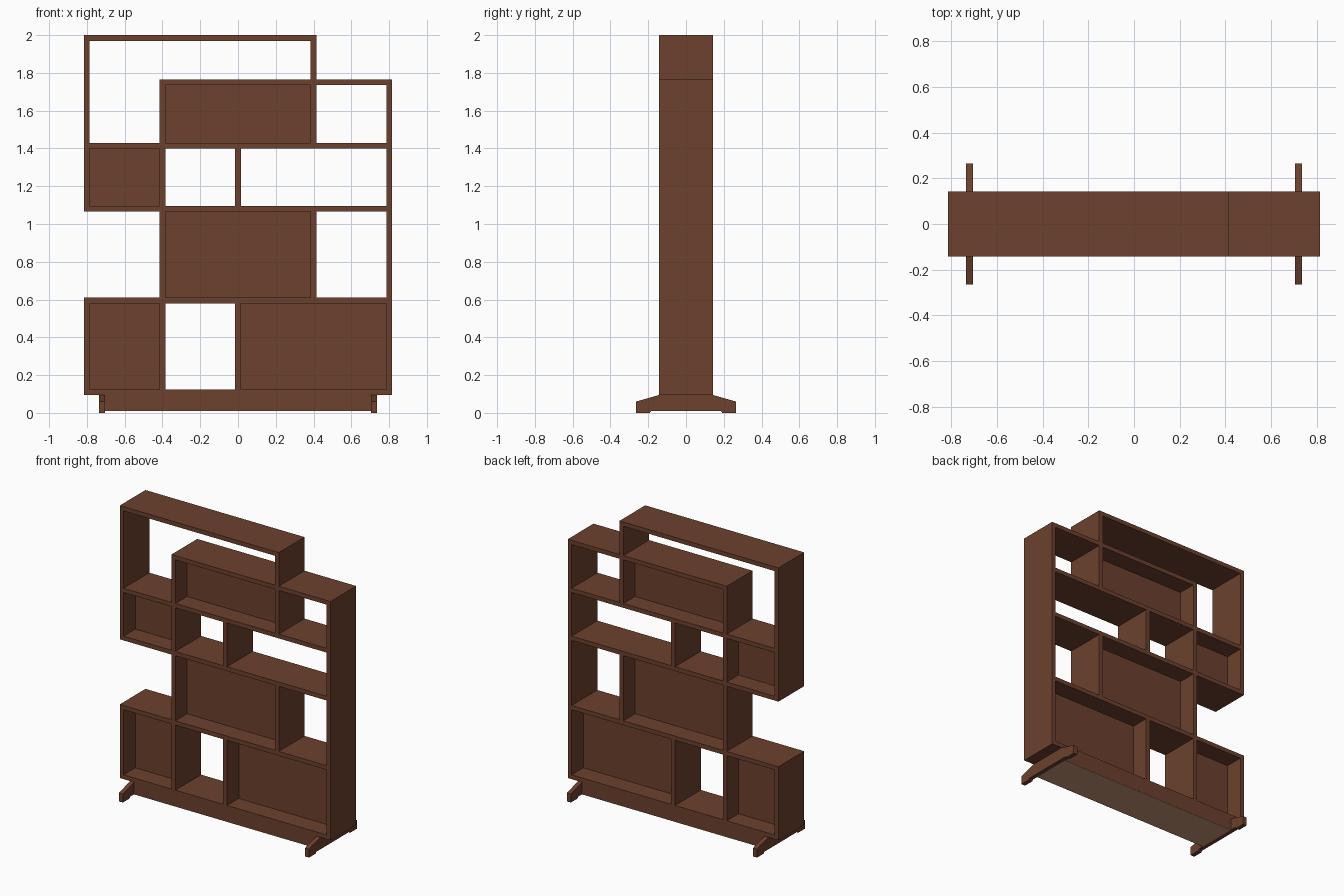
import bpy
import bmesh

cube = bpy.data.objects.get("Cube")
if cube:
    bpy.data.objects.remove(cube, do_unlink=True)


def make_material(name, rgb):
    mat = bpy.data.materials.new(name)
    mat.use_nodes = True
    color = (*rgb, 1.0)
    mat.diffuse_color = color
    mat.node_tree.nodes["Principled BSDF"].inputs["Base Color"].default_value = color
    return mat


wood = make_material("brown wood", (0.15, 0.053, 0.027))
pale = make_material("pale underside", (0.54, 0.30, 0.17))

T = 0.03       # board thickness
H = T / 2
D = 0.142      # half depth of the shelf
W = 0.8        # centre of the outer uprights
P = 0.4        # centre of the inner uprights
FLOORS = [0.11, 0.595, 1.08, 1.415, 1.75, 1.985]   # board centre heights


def extrude(name, outline, axis, low, high, mat):
    """Prism from a closed outline, extruded along axis 0 (x) or 1 (y)."""
    bm = bmesh.new()

    def point(p, d):
        return (d, p[0], p[1]) if axis == 0 else (p[0], d, p[1])

    face = bm.faces.new([bm.verts.new(point(p, low)) for p in outline])
    moved = bmesh.ops.extrude_face_region(bm, geom=[face])["geom"]
    for v in moved:
        if isinstance(v, bmesh.types.BMVert):
            v.co[axis] = high
    bmesh.ops.recalc_face_normals(bm, faces=bm.faces)
    mesh = bpy.data.meshes.new(name)
    bm.to_mesh(mesh)
    bm.free()
    mesh.materials.append(mat)
    obj = bpy.data.objects.new(name, mesh)
    bpy.context.collection.objects.link(obj)
    return obj


def box(name, x0, x1, z0, z1, depth=D, mat=wood):
    return extrude(name, [(x0, z0), (x1, z0), (x1, z1), (x0, z1)], 1, -depth, depth, mat)


# Horizontal boards: level, left end, right end
for level, x0, x1 in [(0, -W - H, W - H), (1, -W - H, W - H), (2, -W - H, W - H),
                      (3, -W - H, W - H), (4, -P - H, W + H), (5, -W - H, P + H)]:
    z = FLOORS[level]
    box(f"shelf_board_{level}", x0, x1, z - H, z + H)

# Tall outer upright, from the base to the second highest board
box("tall_upright", W - H, W + H, FLOORS[0] - H, FLOORS[4] - H)

# Short uprights standing between two levels: centre, lower level, upper level
uprights = [(-W, 0, 1), (-W, 2, 3), (-W, 3, 5),
            (-P, 0, 1), (-P, 1, 2), (-P, 2, 3), (-P, 3, 4),
            (0, 0, 1), (0, 2, 3),
            (P, 1, 2), (P, 3, 4), (P, 4, 5)]
for i, (x, a, b) in enumerate(uprights):
    box(f"upright_{i}", x - H, x + H, FLOORS[a] + H, FLOORS[b] - H)

# Divider panels set in the middle of the depth
panels = [(-W, -P, 0), (0, W, 0), (-P, P, 1), (-W, -P, 2), (-P, P, 3)]
for i, (x0, x1, a) in enumerate(panels):
    box(f"divider_panel_{i}", x0 + H, x1 - H, FLOORS[a] + H, FLOORS[a + 1] - H, depth=0.013)

# Plinth with a pale plate under it
FOOT_IN, FOOT_OUT = 0.705, 0.735
box("plinth", -FOOT_IN, FOOT_IN, 0.012, FLOORS[0] - H)
box("plinth_underside", -FOOT_IN, FOOT_IN, 0.010, 0.012, mat=pale)

# Sloped feet, symmetrical front to back
half = [(0.185, 0.01), (0.192, 0), (0.265, 0), (0.265, 0.06), (D, FLOORS[0] - H)]
foot_outline = half + [(-y, z) for y, z in reversed(half)]
for side, sign in (("left", 1), ("right", -1)):
    extrude(f"{side}_foot", foot_outline, 0, sign * FOOT_IN, sign * FOOT_OUT, wood)
